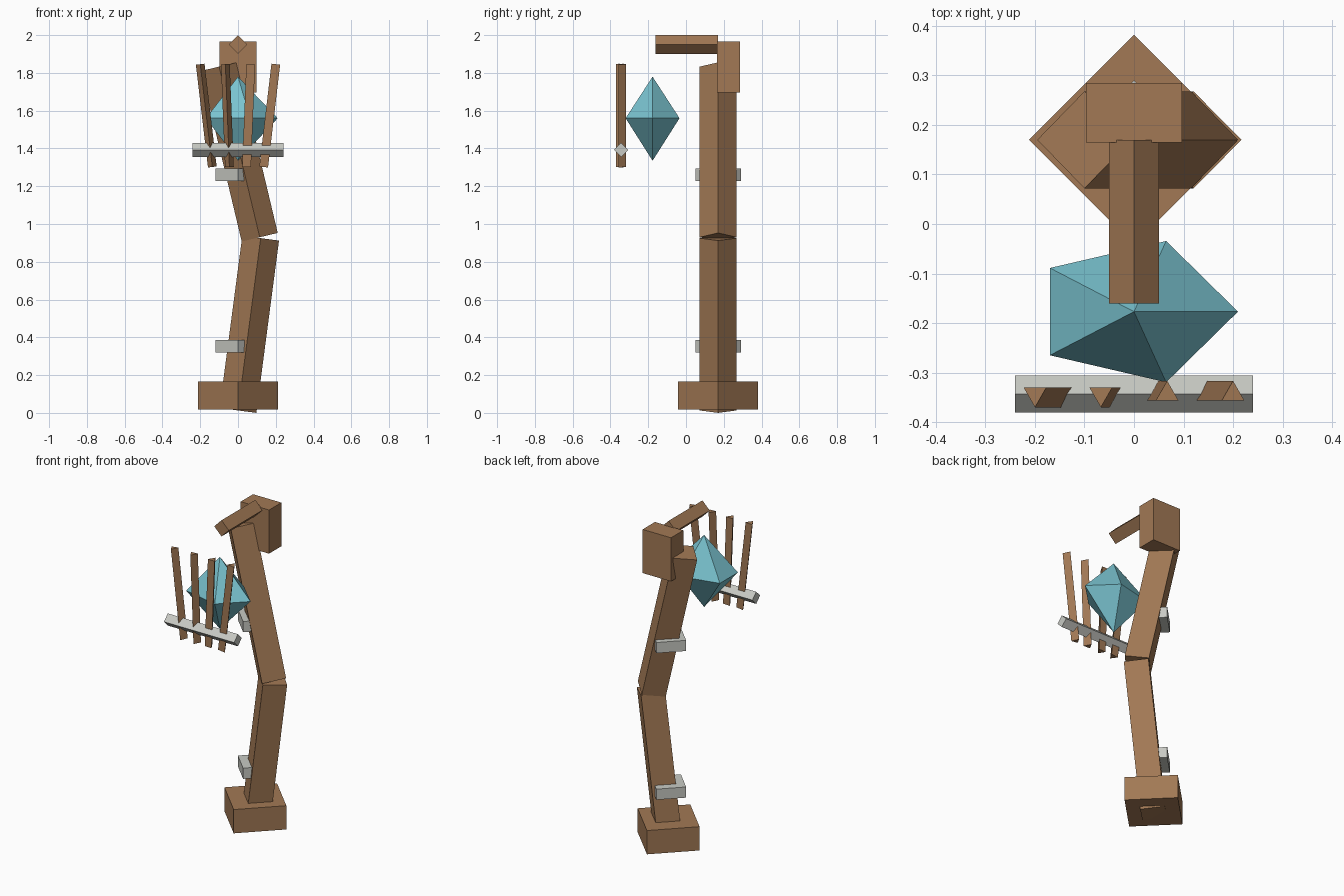
import bpy, bmesh
from math import cos, sin, pi
from mathutils import Vector

if "Cube" in bpy.data.objects:
    bpy.data.objects.remove(bpy.data.objects["Cube"])


def material(name, rgb):
    m = bpy.data.materials.new(name)
    m.diffuse_color = (*rgb, 1)
    m.use_nodes = True
    m.node_tree.nodes["Principled BSDF"].inputs["Base Color"].default_value = m.diffuse_color
    return m


WOOD = material("wood", (0.36, 0.19, 0.09))
METAL = material("metal", (0.58, 0.59, 0.55))
CRYSTAL = material("crystal", (0.19, 0.54, 0.62))


def finish(name, bm, mat):
    bmesh.ops.recalc_face_normals(bm, faces=bm.faces)
    mesh = bpy.data.meshes.new(name)
    bm.to_mesh(mesh)
    bm.free()
    mesh.materials.append(mat)
    ob = bpy.data.objects.new(name, mesh)
    bpy.context.collection.objects.link(ob)
    return ob


def prism(name, p0, p1, radius, mat, sides=4, phase=0.0):
    """Capped regular prism between two points; phase 0 puts a corner on +y (or +z)."""
    p0, p1 = Vector(p0), Vector(p1)
    d = (p1 - p0).normalized()
    v = Vector((0, 0, 1)) if abs(d.y) > 0.9 else Vector((0, 1, 0))
    u = v.cross(d)
    bm = bmesh.new()
    rings = []
    for p in (p0, p1):
        rings.append([bm.verts.new(p + radius * (v * cos(a) + u * sin(a)))
                      for a in (phase + 2 * pi * i / sides for i in range(sides))])
    lo, hi = rings
    bm.faces.new(lo)
    bm.faces.new(hi)
    for i in range(sides):
        j = (i + 1) % sides
        bm.faces.new((lo[i], lo[j], hi[j], hi[i]))
    return finish(name, bm, mat)


# Foot and bent post
Y = 0.17
prism("foot", (0, Y, 0.018), (0, Y, 0.165), 0.212, WOOD)
prism("lower_post", (0, Y, 0.013), (0.12, Y, 0.925), 0.098, WOOD)
prism("upper_post", (0.115, Y, 0.93), (-0.1, Y, 1.833), 0.098, WOOD)

# Metal bands around the post
for label, z in (("lower", 0.353), ("upper", 1.26)):
    prism(label + "_band", (0, Y, z - 0.033), (0, Y, z + 0.033), 0.12, METAL)

# Head block
bm = bmesh.new()
bmesh.ops.create_cube(bm, size=1)
bmesh.ops.scale(bm, vec=(0.194, 0.12, 0.27), verts=bm.verts)
bmesh.ops.translate(bm, vec=(0, 0.225, 1.83), verts=bm.verts)
finish("head_block", bm, WOOD)

# Overhanging arm
prism("arm", (0, -0.161, 1.95), (0, 0.17, 1.95), 0.05, WOOD)

# Faceted crystal: five-sided bipyramid, flattened front to back
bm = bmesh.new()
ring = [bm.verts.new((0.21 * cos(a), -0.177 + 0.15 * sin(a), 1.56))
        for a in (2 * pi * i / 5 for i in range(5))]
for z in (1.78, 1.335):
    tip = bm.verts.new((0, -0.177, z))
    for i in range(5):
        bm.faces.new((ring[i], ring[(i + 1) % 5], tip))
finish("crystal", bm, CRYSTAL)

# Cage rail and fanned three-sided slats
FRONT = -0.3435
prism("cage_rail", (-0.24, FRONT, 1.392), (0.24, FRONT, 1.392), 0.0375, METAL)
for i, x in enumerate((-0.2, -0.067, 0.067, 0.2)):
    prism(f"cage_slat_{i + 1}", (x * 0.68, FRONT, 1.302), (x, FRONT, 1.846),
          0.0267, WOOD, sides=3, phase=pi if x < 0 else 0)
